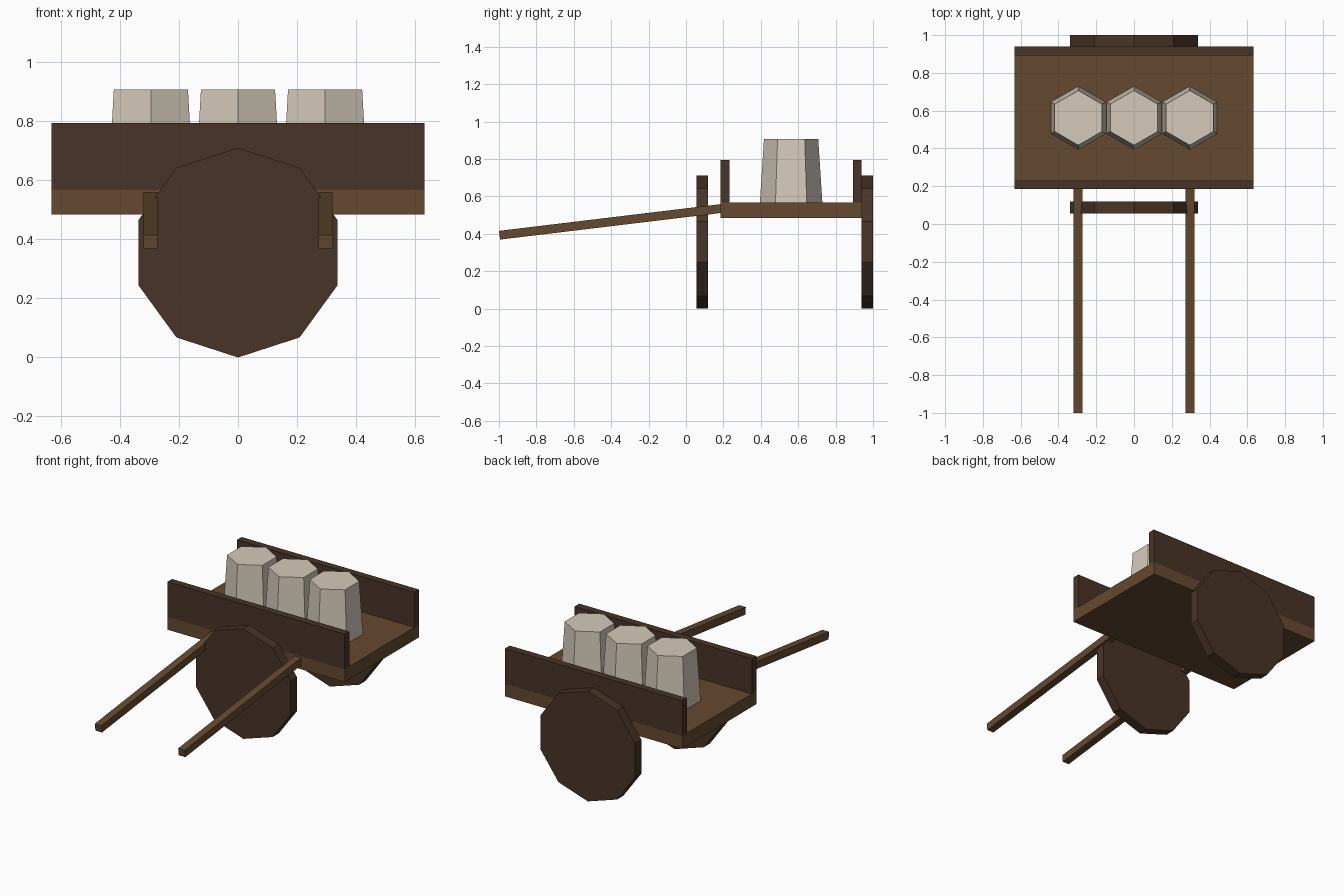
import bpy, bmesh
from math import sin, cos, pi, atan2, hypot
from mathutils import Matrix, Vector

if "Cube" in bpy.data.objects:
    bpy.data.objects.remove(bpy.data.objects["Cube"])


def material(name, rgb):
    m = bpy.data.materials.new(name)
    m.diffuse_color = (*rgb, 1)
    m.use_nodes = True
    m.node_tree.nodes["Principled BSDF"].inputs["Base Color"].default_value = m.diffuse_color
    return m


wood = material("wood", (0.130, 0.067, 0.029))
dark_wood = material("dark_wood", (0.064, 0.034, 0.020))
clay = material("pale_clay", (0.66, 0.59, 0.49))


def finish(name, bm, mat):
    bmesh.ops.recalc_face_normals(bm, faces=bm.faces)
    mesh = bpy.data.meshes.new(name)
    bm.to_mesh(mesh)
    bm.free()
    mesh.materials.append(mat)
    ob = bpy.data.objects.new(name, mesh)
    bpy.context.collection.objects.link(ob)
    return ob


def box(name, centre, size, mat, tilt=0):
    bm = bmesh.new()
    bmesh.ops.create_cube(bm, size=1, matrix=Matrix.Diagonal((*size, 1)))
    ob = finish(name, bm, mat)
    ob.location = centre
    ob.rotation_euler.x = tilt
    return ob


def prism(name, sides, r0, r1, start, end, mat):
    """Tapered prism between two points, first corner along the given 'up'."""
    start, end = Vector(start), Vector(end)
    axis = (end - start).normalized()
    up = Vector((0, 1, 0)) if abs(axis.z) > 0.5 else Vector((0, 0, 1))
    side = axis.cross(up)
    bm = bmesh.new()
    rings = [[bm.verts.new(c + r * (up * cos(2 * pi * i / sides) + side * sin(2 * pi * i / sides)))
              for i in range(sides)] for c, r in ((start, r0), (end, r1))]
    for ring in rings:
        bm.faces.new(ring)
    for i in range(sides):
        j = (i + 1) % sides
        bm.faces.new((rings[0][i], rings[0][j], rings[1][j], rings[1][i]))
    return finish(name, bm, mat)


# cart bed and its two long side boards
box("cart_bed", (0, 0.5625, 0.5265), (1.264, 0.755, 0.083), wood)
for name, y in (("front_board", 0.208), ("back_board", 0.916)):
    box(name, (0, y, 0.681), (1.264, 0.047, 0.226), dark_wood)

# ten-sided solid wheels
for name, y in (("front_wheel", 0.055), ("back_wheel", 0.937)):
    prism(name, 10, 0.355, 0.355, (0, y, 0.355), (0, y + 0.063, 0.355), dark_wood)

# sloping pull handles
y0, z0, y1, z1 = -0.997, 0.392, 0.19, 0.535
for name, x in (("left_handle", -0.297), ("right_handle", 0.297)):
    box(name, (x, (y0 + y1) / 2, (z0 + z1) / 2),
        (0.047, hypot(y1 - y0, z1 - z0), 0.047), wood, atan2(z1 - z0, y1 - y0))

# tapered hexagonal jars
for i in range(3):
    x = (i - 1) * 0.295
    prism(f"jar_{i + 1}", 6, 0.167, 0.145, (x, 0.562, 0.568), (x, 0.562, 0.907), clay)
